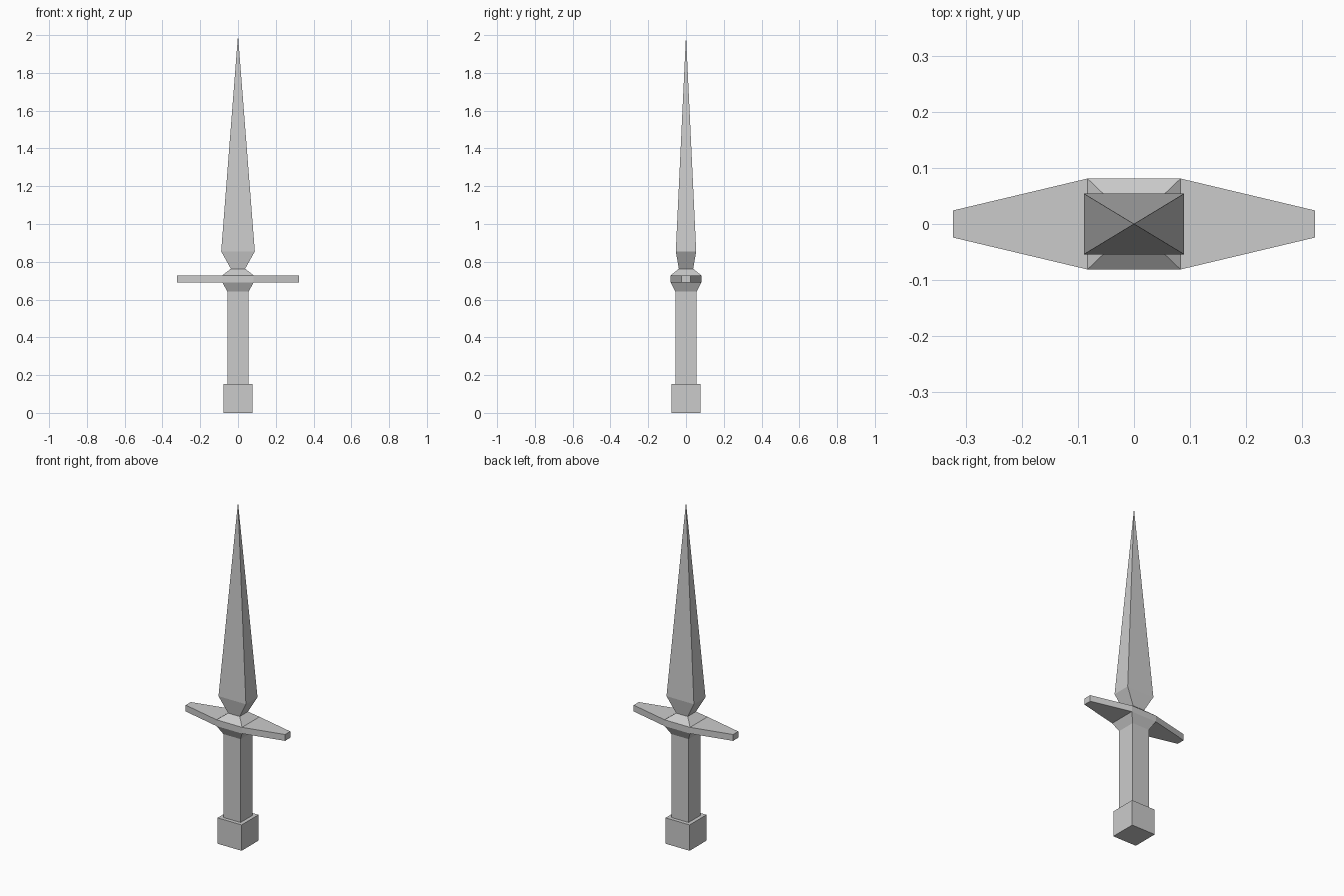
import bpy, bmesh

if "Cube" in bpy.data.objects:
    bpy.data.objects.remove(bpy.data.objects["Cube"])


def loft(name, rings, base=False, tip=None, edit=None):
    """Skin rectangular rings (half_x, half_y, z), with optional base cap and tip."""
    bm = bmesh.new()
    loops = [[bm.verts.new((sx * hx, sy * hy, z))
              for sx, sy in ((-1, -1), (1, -1), (1, 1), (-1, 1))]
             for hx, hy, z in rings]
    for a, b in zip(loops, loops[1:]):
        for i in range(4):
            j = (i + 1) % 4
            bm.faces.new((a[i], a[j], b[j], b[i]))
    if base:
        bm.faces.new(loops[0][::-1])
    if tip is not None:
        top = bm.verts.new((0, 0, tip))
        for i in range(4):
            bm.faces.new((loops[-1][i], loops[-1][(i + 1) % 4], top))
    bm.normal_update()
    if edit:
        edit(bm)
    mesh = bpy.data.meshes.new(name)
    bm.to_mesh(mesh)
    bm.free()
    obj = bpy.data.objects.new(name, mesh)
    bpy.context.collection.objects.link(obj)
    return obj


def pull_quillons(bm):
    """Extrude the two upright side faces into tapered arms."""
    sides = [f for f in bm.faces if abs(f.normal.x) > 0.99]
    for f in bmesh.ops.extrude_discrete_faces(bm, faces=sides)["faces"]:
        for v in f.verts:
            v.co.x = 0.323 if v.co.x > 0 else -0.323
            v.co.y = 0.024 if v.co.y > 0 else -0.024


# Square pommel with a ledge up to the grip
loft("pommel", [(0.078, 0.078, 0), (0.078, 0.078, 0.152), (0.056, 0.056, 0.152)], base=True)

# Straight grip
loft("grip", [(0.056, 0.056, 0.152), (0.056, 0.056, 0.642)])

# Guard: flare out, band with arms, taper in to the blade
loft("guard", [(0.056, 0.056, 0.642), (0.083, 0.081, 0.691),
               (0.083, 0.081, 0.728), (0.038, 0.038, 0.763)], edit=pull_quillons)

# Four-sided blade, swelling above the guard and tapering to a point
loft("blade", [(0.038, 0.038, 0.763), (0.089, 0.054, 0.855)], tip=2.0)
